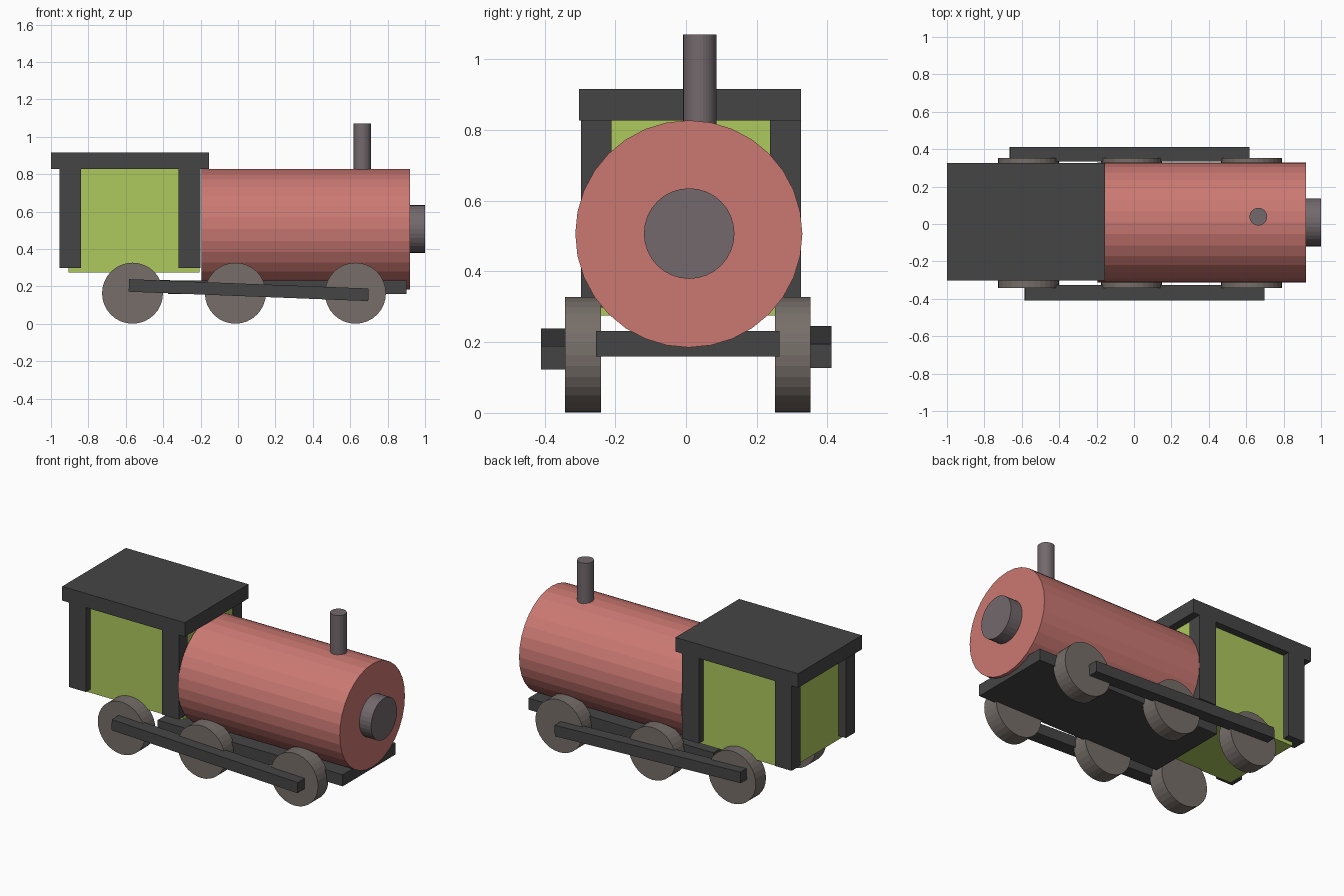
import bpy
from math import pi, atan2

if "Cube" in bpy.data.objects:
    bpy.data.objects.remove(bpy.data.objects["Cube"])


def material(name, rgb):
    m = bpy.data.materials.new(name)
    m.diffuse_color = (*rgb, 1)
    m.use_nodes = True
    m.node_tree.nodes["Principled BSDF"].inputs["Base Color"].default_value = m.diffuse_color
    return m


RED = material("red", (0.60, 0.19, 0.17))
GREEN = material("green", (0.42, 0.58, 0.11))
DARK = material("dark", (0.06, 0.06, 0.06))
WHEEL = material("wheel_grey", (0.18, 0.155, 0.14))
METAL = material("metal", (0.17, 0.14, 0.15))


def finish(name, mat):
    ob = bpy.context.object
    ob.name = name
    ob.data.materials.append(mat)
    return ob


def box(name, x, y, z, mat, tilt=0):
    """Box from (min, max) ranges, optionally tilted about y."""
    bpy.ops.mesh.primitive_cube_add(size=1)
    ob = finish(name, mat)
    ob.location = [(a + b) / 2 for a, b in (x, y, z)]
    ob.scale = [b - a for a, b in (x, y, z)]
    ob.rotation_euler.y = tilt
    return ob


def cylinder(name, radius, length, centre, mat, rot=(0, 0, 0), sides=32):
    bpy.ops.mesh.primitive_cylinder_add(vertices=sides, radius=radius, depth=length,
                                        location=centre, rotation=rot)
    return finish(name, mat)


# cab with roof and corner posts
box("cab_body", (-0.905, -0.205), (-0.25, 0.28), (0.275, 0.83), GREEN)
box("cab_roof", (-1.0, -0.155), (-0.302, 0.325), (0.827, 0.915), DARK)
for xn, x in (("rear", (-0.955, -0.84)), ("front", (-0.317, -0.20))):
    for yn, y in (("right", (-0.297, -0.21)), ("left", (0.238, 0.325))):
        box(f"{xn}_{yn}_post", x, y, (0.298, 0.83), DARK)

# boiler, front cap and chimney
along_x = (0, pi / 2, 0)
cylinder("boiler", 0.321, 1.115, (0.3625, 0.008, 0.506), RED, along_x)
cylinder("boiler_cap", 0.128, 0.10, (0.95, 0.009, 0.507), METAL, along_x)
cylinder("chimney", 0.047, 0.27, (0.665, 0.039, 0.935), METAL)

# base plate
box("base_plate", (-0.375, 0.90), (-0.255, 0.265), (0.16, 0.232), DARK)

# wheels
for i, x in enumerate((-0.564, -0.014, 0.628)):
    for side, y0, y1 in (("right", -0.342, -0.24), ("left", 0.251, 0.352)):
        cylinder(f"wheel_{side}_{i + 1}", 0.163, y1 - y0, (x, (y0 + y1) / 2, 0.164),
                 WHEEL, (pi / 2, 0, 0))

# slightly sloping side rods
slope = atan2(0.05, 1.28)
box("right_side_rod", (-0.584, 0.698), (-0.41, -0.325), (0.147, 0.214), DARK, slope)
box("left_side_rod", (-0.665, 0.617), (0.335, 0.412), (0.152, 0.220), DARK, slope)
